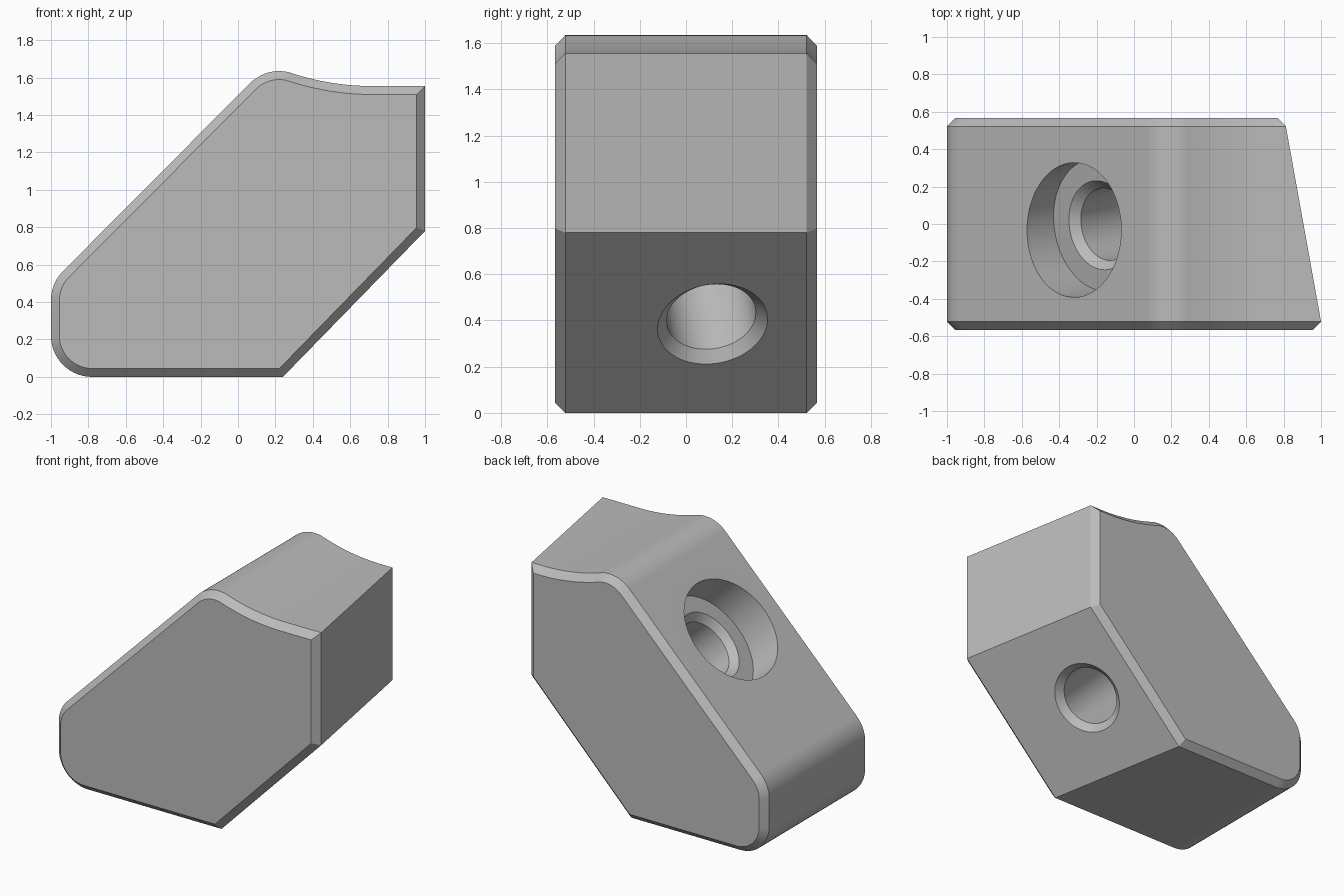
import bpy, bmesh
from math import cos, sin, radians, tau
from mathutils import Vector, Matrix

cube = bpy.data.objects.get("Cube")
if cube:
    bpy.data.objects.remove(cube, do_unlink=True)

grey = bpy.data.materials.new("plain grey")
grey.use_nodes = True
grey.diffuse_color = (0.5, 0.5, 0.5, 1)
grey.node_tree.nodes["Principled BSDF"].inputs["Base Color"].default_value = (0.5, 0.5, 0.5, 1)

CHAMFER = 0.045
HALF = 0.567          # half width in y
SKEW = 0.18           # slant of the right-hand end per unit of y


def arc(cx, cz, r, start, end, steps=14):
    angles = [radians(start + (end - start) * i / steps) for i in range(steps + 1)]
    return [Vector((cx + r * cos(a), cz + r * sin(a))) for a in angles]


def inset(points, d):
    """Mitred inward offset of a counter-clockwise outline."""
    result = []
    for i, p in enumerate(points):
        a = (p - points[i - 1]).normalized()
        b = (points[(i + 1) % len(points)] - p).normalized()
        na, nb = Vector((-a.y, a.x)), Vector((-b.y, b.x))
        result.append(p + (na + nb) * d / (1 + na.dot(nb)))
    return result


def make_object(name, bm):
    bmesh.ops.recalc_face_normals(bm, faces=bm.faces)
    mesh = bpy.data.meshes.new(name)
    bm.to_mesh(mesh)
    bm.free()
    mesh.materials.append(grey)
    obj = bpy.data.objects.new(name, mesh)
    bpy.context.collection.objects.link(obj)
    return obj


def loft(rings):
    """Skin closed rings one after another and cap both ends."""
    bm = bmesh.new()
    rings = [[bm.verts.new(p) for p in ring] for ring in rings]
    for r, s in zip(rings, rings[1:]):
        for i in range(len(r)):
            bm.faces.new((r[i - 1], r[i], s[i], s[i - 1]))
    bm.faces.new(rings[0])
    bm.faces.new(rings[-1])
    return bm


# Side outline: three slanted end corners, wavy top, rounded nose
corners = [Vector((0.24, 0)), Vector((1, 0.78)), Vector((1, 1.555))]
outline = (corners
           + arc(0.72, 2.955, 1.4, 270, 252)
           + arc(0.22, 1.415, 0.22, 72, 135)[1:]
           + arc(-0.78, 0.41, 0.22, 135, 180)
           + arc(-0.78, 0.22, 0.22, 180, 270))


def section(y, d):
    shift = SKEW * (max(-HALF + CHAMFER, min(HALF - CHAMFER, y)) + HALF - CHAMFER)
    skewed = [p - Vector((shift, 0)) if i < len(corners) else p
              for i, p in enumerate(outline)]
    return [(p.x, y, p.y) for p in (inset(skewed, d) if d else skewed)]


# Chamfered body
edge = HALF - CHAMFER
block = make_object("wedge_block", loft([
    section(-HALF, CHAMFER), section(-edge, 0), section(edge, 0), section(HALF, CHAMFER)]))

# Stepped bolt hole, square to the slanted underside
axis = Vector((0.78, 0.14, -0.76)).normalized()
outlet = Vector((0.5, 0.115, 0.385))
length = 1.156
turn = Matrix.Translation(outlet - axis * length) @ axis.to_track_quat('Z', 'Y').to_matrix().to_4x4()
steps = [(-0.25, 0.357), (0.2, 0.357), (0.2, 0.24), (0.245, 0.195),
         (length - 0.045, 0.195), (length + 0.1, 0.34)]
SIDES = 64
cutter = make_object("bolt_hole_cutter", loft([
    [turn @ Vector((r * cos(tau * i / SIDES), r * sin(tau * i / SIDES), t)) for i in range(SIDES)]
    for t, r in steps]))
cutter.hide_render = True

cut = block.modifiers.new("bolt_hole", 'BOOLEAN')
cut.operation = 'DIFFERENCE'
cut.solver = 'EXACT'
cut.object = cutter

bpy.ops.object.select_all(action='DESELECT')
block.select_set(True)
bpy.context.view_layer.objects.active = block
bpy.ops.object.modifier_apply(modifier=cut.name)
bpy.data.objects.remove(cutter, do_unlink=True)
bpy.ops.object.shade_smooth_by_angle(angle=radians(25))
